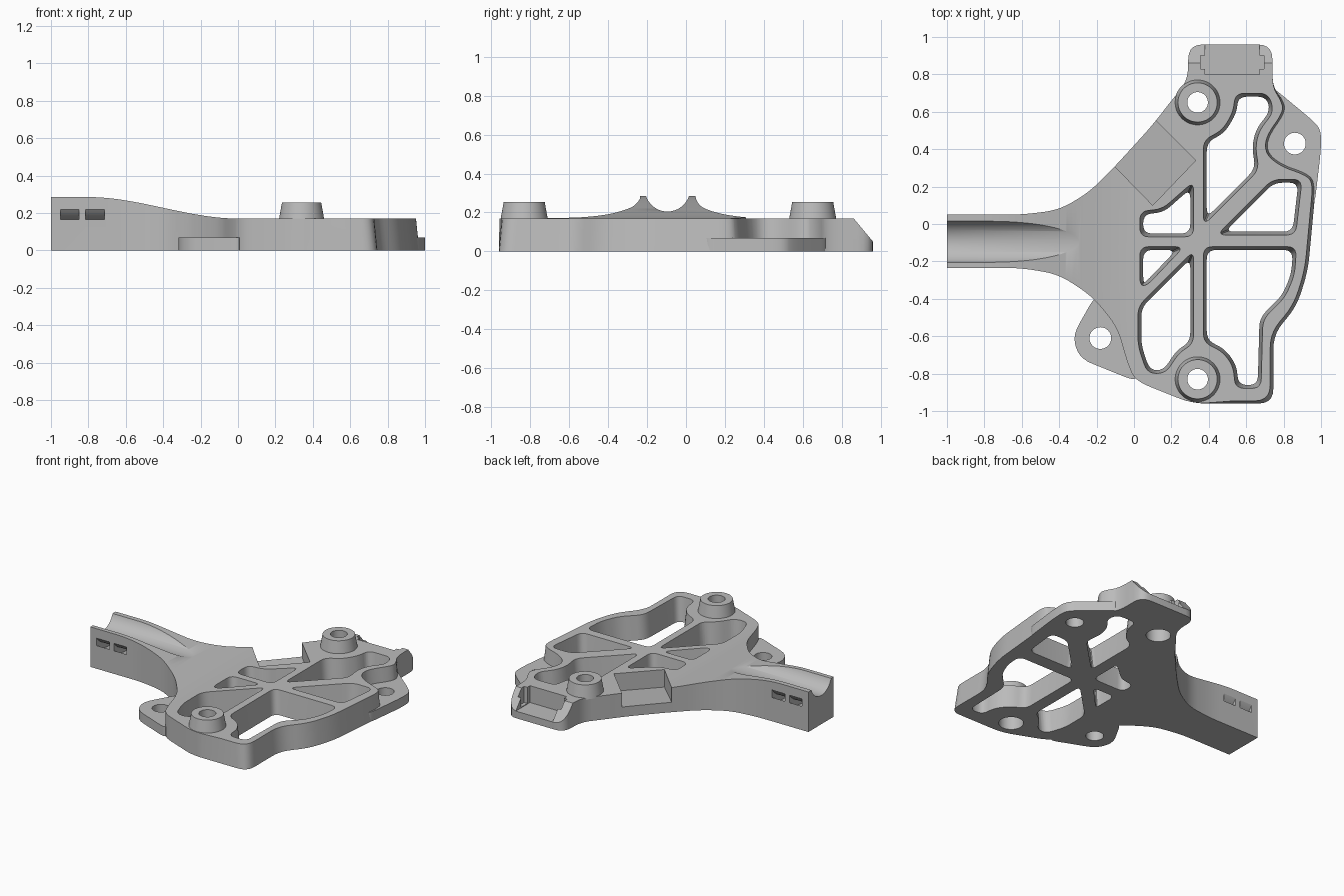
import bpy, bmesh
from math import cos, sin, pi
from mathutils import Vector

cube = bpy.data.objects.get("Cube")
if cube:
    bpy.data.objects.remove(cube, do_unlink=True)

grey = bpy.data.materials.new("plain_grey")
grey.use_nodes = True
grey.diffuse_color = (0.5, 0.5, 0.5, 1)
grey.node_tree.nodes["Principled BSDF"].inputs["Base Color"].default_value = grey.diffuse_color


# ---------- helpers ----------
def oriented(points):
    """Return the points as vectors in counter-clockwise order."""
    pts = [Vector(p) for p in points]
    area = sum(a.x * b.y - b.x * a.y for a, b in zip(pts, pts[1:] + pts[:1]))
    return pts if area > 0 else pts[::-1]


def inset(pts, amount):
    """Move every edge of a counter-clockwise loop inwards."""
    result = []
    for i, p in enumerate(pts):
        before = (p - pts[i - 1]).normalized()
        after = (pts[(i + 1) % len(pts)] - p).normalized()
        n1 = Vector((-before.y, before.x))
        n2 = Vector((-after.y, after.x))
        result.append(p + (n1 + n2) * amount / (1 + n1.dot(n2)))
    return result


def rounded(pts, radius, steps=5):
    """Replace every corner of a loop with a short curve."""
    result = []
    for i, p in enumerate(pts):
        ends = []
        for q in (pts[i - 1], pts[(i + 1) % len(pts)]):
            reach = min(radius, (q - p).length * 0.48)
            ends.append(p + (q - p).normalized() * reach)
        for k in range(steps + 1):
            t = k / steps
            result.append(ends[0] * (1 - t) ** 2 + p * 2 * t * (1 - t) + ends[1] * t * t)
    return result


def loft(name, bottom, top, low, high, axis="z"):
    """Solid between two matching loops, extruded along an axis."""
    place = {
        "z": lambda u, v, w: (u, v, w),
        "y": lambda u, v, w: (u, w, v),
        "x": lambda u, v, w: (w, u, v),
    }[axis]
    bm = bmesh.new()
    a = [bm.verts.new(place(p[0], p[1], low)) for p in bottom]
    b = [bm.verts.new(place(p[0], p[1], high)) for p in top]
    count = len(a)
    bm.faces.new(a)
    bm.faces.new(b)
    for i in range(count):
        j = (i + 1) % count
        bm.faces.new((a[i], a[j], b[j], b[i]))
    bmesh.ops.recalc_face_normals(bm, faces=bm.faces)
    mesh = bpy.data.meshes.new(name)
    bm.to_mesh(mesh)
    bm.free()
    mesh.materials.append(grey)
    obj = bpy.data.objects.new(name, mesh)
    bpy.context.collection.objects.link(obj)
    return obj


def prism(name, points, low, high, axis="z"):
    return loft(name, points, points, low, high, axis)


def circle(centre, radius, count=48):
    x, y = centre
    return [(x + radius * cos(2 * pi * k / count), y + radius * sin(2 * pi * k / count))
            for k in range(count)]


def box(name, x0, x1, y0, y1, low, high):
    return prism(name, [(x0, y0), (x1, y0), (x1, y1), (x0, y1)], low, high)


def combine(target, cutter, operation="DIFFERENCE"):
    """Apply a boolean and throw the cutter away."""
    bpy.context.view_layer.objects.active = target
    mod = target.modifiers.new("cut", "BOOLEAN")
    mod.operation, mod.solver, mod.object = operation, "EXACT", cutter
    bpy.ops.object.modifier_apply(modifier=mod.name)
    bpy.data.objects.remove(cutter, do_unlink=True)


# ---------- main plate and arm ----------
outline = oriented([
    (-1.2, -.235), (-.6, -.235), (-.4, -.27), (-.22, -.39), (-.09, -.55), (-.03, -.76),
    (.01, -.84), (.31, -.96), (.745, -.96), (.745, -.59), (.87, -.44), (.93, -.25),
    (.975, .23), (.92, .28), (.8, .32), (.72, .38), (.72, .46), (.82, .6), (.8, .67),
    (.74, .73), (.74, .96), (.29, .96), (.29, .77), (.2, .66), (.1, .53), (-.1, .31),
    (-.24, .17), (-.4, .075), (-.6, .05), (-1.2, .05)])
# only the outer side away from the arm has a draft
drafted = [q if p.x > .7 and p.y < .7 else p for p, q in zip(outline, inset(outline, .03))]
body = loft("main_plate_and_arm", rounded(outline, .08), rounded(drafted, .08), 0, .3)

# side profile: tall arm easing down to the flat plate
ease = [(-.8 + .8 * k / 24, .285 - .115 * (3 - 2 * k / 24) * (k / 24) ** 2) for k in range(25)]
profile = [(-1, -.1), (-1, .285)] + ease + [(1.2, .17), (1.2, -.1)]
combine(body, prism("side_profile", profile, -1.3, 1.3, "y"), "INTERSECT")

# ---------- lightening pockets with drafted walls ----------
pockets = [
    [(.37, -.01), (.67, .29), (.65, .41), (.67, .5), (.75, .6), (.72, .7), (.54, .7),
     (.53, .6), (.47, .5), (.37, .45)],
    [(.44, -.06), (.865, -.06), (.9, .24), (.74, .24)],
    [(.37, -.12), (.37, -.635), (.47, -.68), (.53, -.76), (.54, -.88), (.68, -.88),
     (.69, -.51), (.81, -.39), (.86, -.27), (.87, -.12)],
    [(.03, -.07), (.32, -.07), (.32, .23), (.15, .08), (.03, .07)],
    [(.03, -.12), (.03, -.33), (.07, -.33), (.27, -.12)],
    [(.02, -.44), (.02, -.65), (.07, -.8), (.17, -.8), (.24, -.69), (.32, -.64), (.32, -.14)],
]
for points in pockets:
    loop = oriented(points)
    combine(body, loft("pocket", rounded(inset(loop, .02), .05), rounded(loop, .05), -.01, .18))

# ---------- cable channel and tie slots in the arm ----------
axis_yz = (-.095, .321)
combine(body, prism("channel", circle(axis_yz, .116, 64), -1.2, .2, "x"))
arc = [pi * (1.05 + .9 * k / 24) for k in range(25)]
ring = [(axis_yz[0] + r * cos(a), axis_yz[1] + r * sin(a))
        for r, angles in ((.21, arc), (.174, arc[::-1])) for a in angles]
for start in (-.95, -.815):
    combine(body, prism("tie_slot", ring, start, start + .1, "x"))

# ---------- slanted recess on the back edge ----------
recess = prism("edge_recess", [(.33, .34), (-.08, .75), (-.3, .51), (.1, .1)], .045, .4)
for v in recess.data.vertices:
    if v.co.z < .1 and v.co.x < 0:
        v.co.z += .05
combine(body, recess)

# ---------- rear tab: sloped end with a stepped socket ----------
combine(body, prism("tab_slope", [(.78, .266), (1.06, -.07), (1.06, .266)], .2, .85, "x"))
combine(body, box("tab_socket", .38, .67, .8, 1.1, .05, .4))
combine(body, box("tab_notch", .355, .695, .83, .9, .055, .4))

# ---------- screw bosses ----------
parts = [body]
for place, y in (("rear", .65), ("front", -.83)):
    centre = (.34, y)
    boss = loft(place + "_boss", circle(centre, .122), circle(centre, .105), .16, .255)
    combine(boss, prism("hole", circle(centre, .055), -.1, .4))
    combine(body, prism("hole", circle(centre, .055), -.1, .4))
    combine(body, prism("counterbore", circle(centre, .08), -.1, .1))
    parts.append(boss)

# ---------- thin mounting ears ----------
ears = {
    "left_ear": ((.86, .43), [
        (.73, .74), (.96, .55), (1, .5), (1, .4), (.965, .1), (.93, .1), (.92, .26),
        (.8, .3), (.7, .37), (.7, .47), (.78, .6), (.77, .66)]),
    "right_ear": ((-.18, -.61), [
        (-.2, -.37), (-.33, -.6), (-.29, -.72), (.02, -.845), (.0, -.76), (-.06, -.5)]),
}
for name, (centre, points) in ears.items():
    ear = prism(name, rounded(oriented(points), .07), 0, .068)
    combine(ear, prism("hole", circle(centre, .058), -.1, .2))
    parts.append(ear)

# ---------- smooth shading with sharp edges kept ----------
bpy.ops.object.select_all(action="DESELECT")
for part in parts:
    part.select_set(True)
bpy.context.view_layer.objects.active = body
bpy.ops.object.shade_smooth_by_angle(angle=pi / 6)
